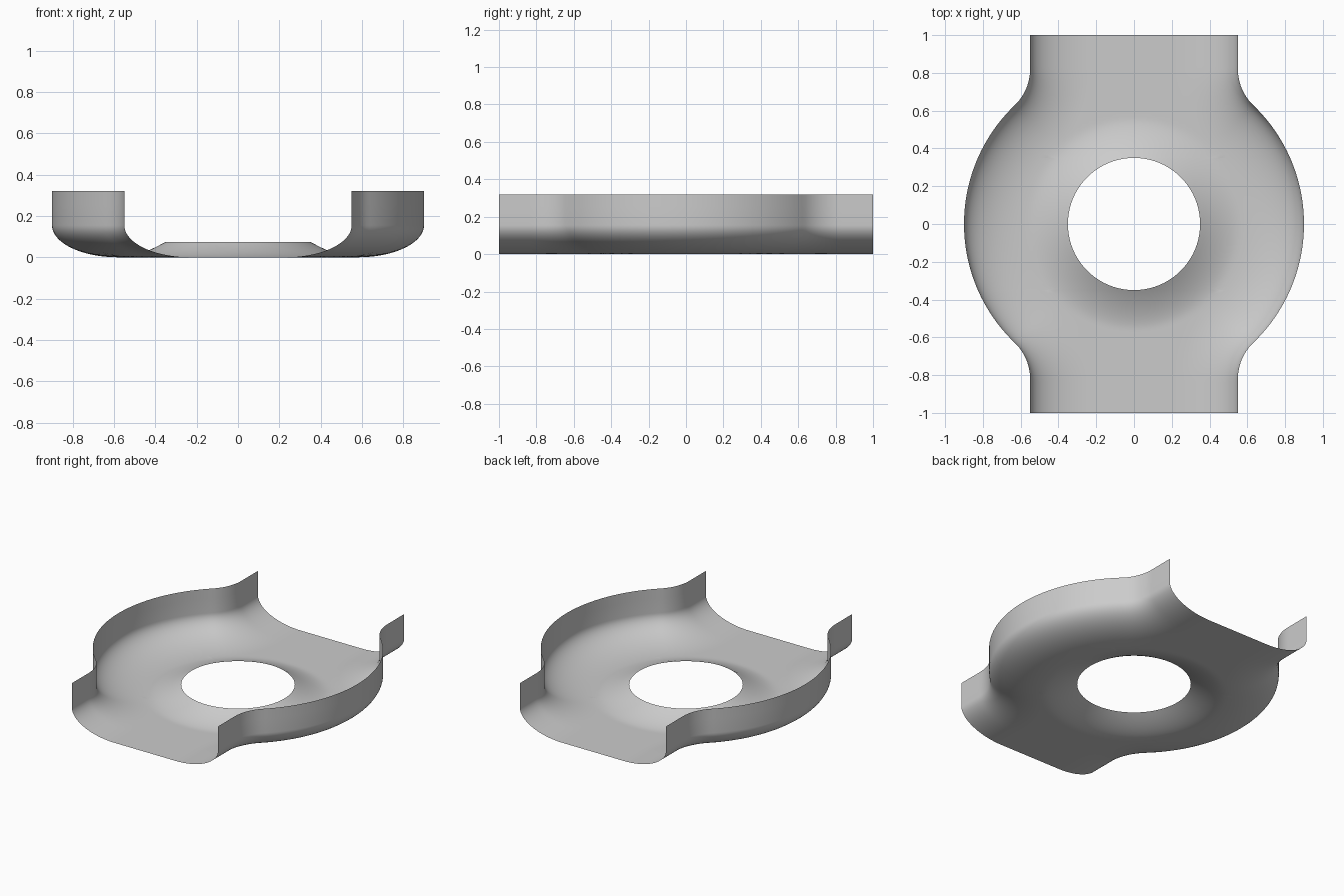
import bpy, bmesh, math

if "Cube" in bpy.data.objects:
    bpy.data.objects.remove(bpy.data.objects["Cube"])

# Main dimensions
HOLE_R, LIP_R, LIP_H = 0.35, 0.56, 0.075
NECK_X, ARC_X, ARC_R = 0.55, 0.03, 0.87
BEND_R, BEND_Y = 0.266, 0.82
FILLET_W, FILLET_H, RIM_Z = 0.32, 0.155, 0.32
BEND_X = NECK_X + BEND_R
TANGENT = math.atan2(BEND_Y, BEND_X - ARC_X)
JOIN_Y = ARC_R * math.sin(TANGENT)


def half_width(y):
    """Plan outline: round belly, concave bend, straight neck."""
    y = abs(y)
    if y <= JOIN_Y:
        return ARC_X + math.sqrt(ARC_R ** 2 - y ** 2)
    if y <= BEND_Y:
        return BEND_X - math.sqrt(BEND_R ** 2 - (BEND_Y - y) ** 2)
    return NECK_X


def wall_distance(x, y):
    y = abs(y)
    if y >= BEND_Y:
        return NECK_X - x
    if math.atan2(y, x - ARC_X) <= TANGENT:
        return ARC_R - math.hypot(x - ARC_X, y)
    return math.hypot(x - BEND_X, y - BEND_Y) - BEND_R


def height(x, y):
    """Elliptical fillet beside the wall, plus the flared lip at the hole."""
    s = min(max(1 - wall_distance(x, y) / FILLET_W, 0), 1)
    fillet = FILLET_H * (1 - math.sqrt(1 - s * s))
    t = min(max((LIP_R - math.hypot(x, y)) / (LIP_R - HOLE_R), 0), 1)
    return max(fillet, LIP_H * t ** 1.6)


# Stations along the length, closer together around the hole
N = 20
ys = [HOLE_R * math.sin(math.pi / 2 * i / N) for i in range(N + 1)]
ys += [HOLE_R + (1 - HOLE_R) * i / 36 for i in range(1, 37)]
ys = [-y for y in reversed(ys[1:])] + ys

# One half of the sheet: floor, fillet and upright wall
bm = bmesh.new()
COLS = 32
rows = []
for y in ys:
    inner = math.sqrt(max(HOLE_R ** 2 - y * y, 0))
    outer = half_width(y)
    row = []
    for i in range(COLS + 1):
        f = math.sin(math.pi / 2 * i / COLS)
        x = inner + (outer - inner) * f
        row.append(bm.verts.new((x, y, height(x, y))))
    for z in (0.255, RIM_Z):
        row.append(bm.verts.new((outer, y, z)))
    rows.append(row)
for a, b in zip(rows, rows[1:]):
    for i in range(len(a) - 1):
        bm.faces.new((a[i], a[i + 1], b[i + 1], b[i]))

mesh = bpy.data.meshes.new("curved_tray")
bm.to_mesh(mesh)
bm.free()
tray = bpy.data.objects.new("curved_tray", mesh)
bpy.context.collection.objects.link(tray)

# Mirror the other side and shade smooth
mirror = tray.modifiers.new("mirror", 'MIRROR')
mirror.use_clip = True
mirror.merge_threshold = 0.0005
bpy.ops.object.select_all(action='DESELECT')
tray.select_set(True)
bpy.context.view_layer.objects.active = tray
bpy.ops.object.shade_smooth()

# Plain grey sheet
grey = bpy.data.materials.new("light_grey")
grey.use_nodes = True
colour = (0.6, 0.6, 0.6, 1)
grey.diffuse_color = colour
grey.node_tree.nodes["Principled BSDF"].inputs["Base Color"].default_value = colour
mesh.materials.append(grey)
